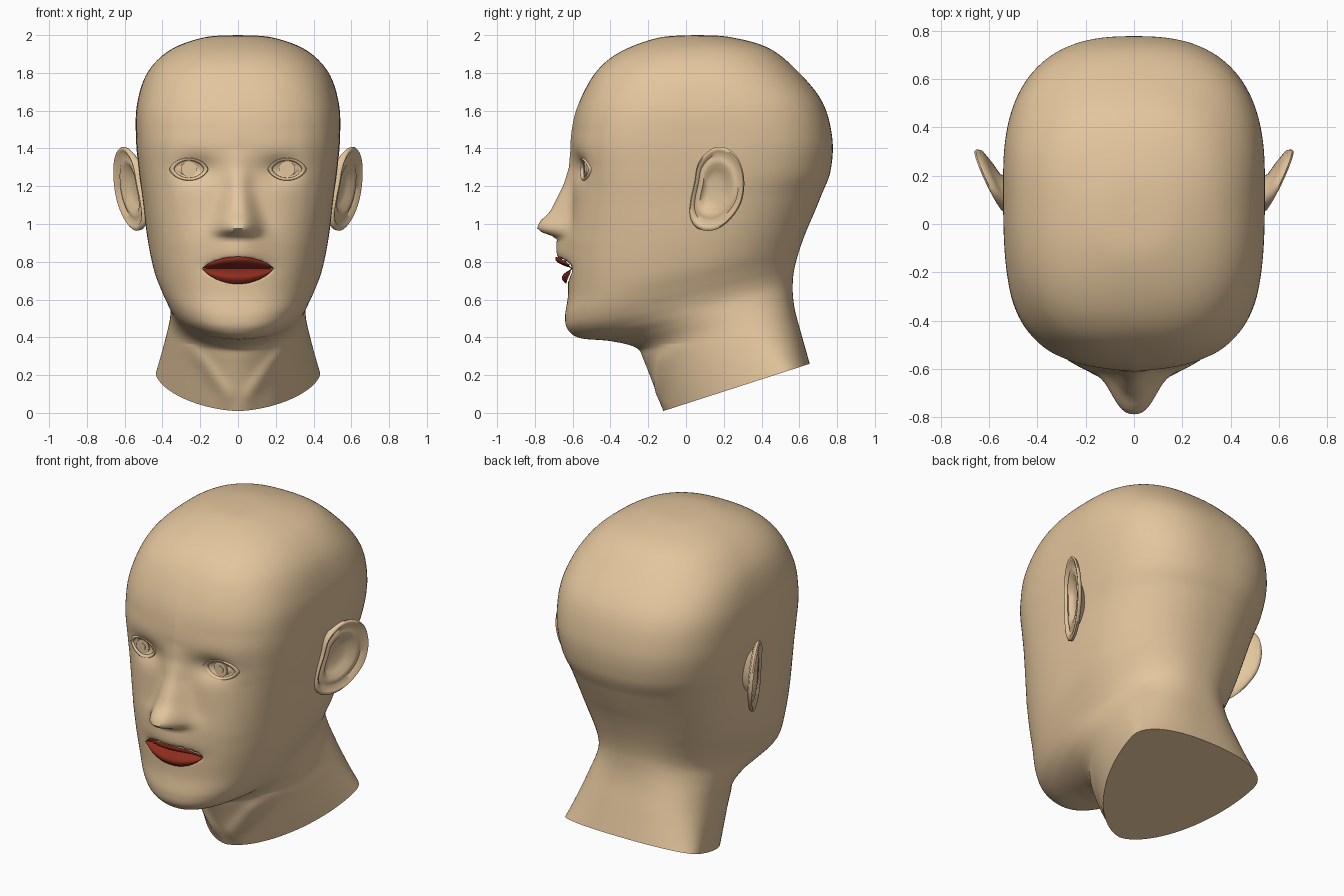
import bpy, bmesh, math
from mathutils import Vector
from mathutils.bvhtree import BVHTree

if "Cube" in bpy.data.objects:
    bpy.data.objects.remove(bpy.data.objects["Cube"])


def material(name, rgb):
    m = bpy.data.materials.new(name)
    m.diffuse_color = (*rgb, 1)
    m.use_nodes = True
    m.node_tree.nodes["Principled BSDF"].inputs["Base Color"].default_value = m.diffuse_color
    return m


SKIN = material("skin tan", (0.77, 0.56, 0.335))
RED = material("lip red", (0.27, 0.025, 0.013))


def make(name, verts, faces, mat, angle=60):
    me = bpy.data.meshes.new(name)
    me.from_pydata(verts, [], faces)
    bm = bmesh.new()
    bm.from_mesh(me)
    bmesh.ops.recalc_face_normals(bm, faces=bm.faces)
    bm.to_mesh(me)
    bm.free()
    me.materials.append(mat)
    ob = bpy.data.objects.new(name, me)
    bpy.context.collection.objects.link(ob)
    bpy.ops.object.select_all(action='DESELECT')
    bpy.context.view_layer.objects.active = ob
    ob.select_set(True)
    bpy.ops.object.shade_smooth_by_angle(angle=math.radians(angle))
    return ob


def spline(a, b, c, d, t):
    return [0.5 * (2 * q + (r - p) * t + (2 * p - 5 * q + 4 * r - s) * t * t
                   + (3 * q - p - 3 * r + s) * t ** 3) for p, q, r, s in zip(a, b, c, d)]


def lerp_table(table, z):
    for (z0, d0), (z1, d1) in zip(table, table[1:]):
        if z0 <= z <= z1:
            return d0 + (d1 - d0) * (z - z0) / (z1 - z0)
    return 0


def ramp(v, lo, hi):
    return min(1, max(0, (v - lo) / (hi - lo)))


def grid_faces(rows, cols, closed=True):
    return [(i * cols + j, i * cols + (j + 1) % cols,
             (i + 1) * cols + (j + 1) % cols, (i + 1) * cols + j)
            for i in range(rows - 1) for j in range(cols if closed else cols - 1)]


# Tilted sections: front y z, back y z, half width, widest spot, front and back squareness
SECTIONS = [
    (-.12, .01, .655, .26, .435, .80, 1.7, 2.3), (-.22, .27, .61, .42, .388, .70, 1.8, 2.5),
    (-.265, .345, .58, .53, .366, .64, 1.85, 2.5), (-.40, .380, .567, .61, .358, .60, 1.85, 2.45),
    (-.56, .396, .565, .68, .360, .58, 1.95, 2.4), (-.625, .44, .57, .74, .376, .57, 2.25, 2.35),
    (-.64, .51, .585, .81, .406, .56, 2.4, 2.3), (-.625, .62, .61, .89, .443, .55, 2.5, 2.25),
    (-.625, .75, .64, .97, .468, .55, 2.6, 2.25), (-.62, .90, .675, 1.05, .487, .55, 2.75, 2.25),
    (-.61, 1.10, .72, 1.16, .505, .55, 3.1, 2.35), (-.605, 1.28, .765, 1.28, .525, .56, 3.4, 2.5),
    (-.61, 1.45, .775, 1.45, .54, .57, 3.4, 2.6), (-.575, 1.62, .725, 1.64, .535, .56, 3.1, 2.6),
    (-.48, 1.80, .60, 1.80, .48, .54, 2.7, 2.5), (-.35, 1.91, .44, 1.93, .36, .52, 2.5, 2.5),
    (-.15, 1.985, .23, 1.99, .18, .5, 2.3, 2.3), (.04, 2.0, .05, 2.0, .004, .5, 2, 2)]
NOSE = [(.925, 0), (.945, .05), (.965, .125), (.995, .15), (1.02, .15), (1.07, .105),
        (1.2, .045), (1.3, .015), (1.4, 0)]
MOUTH_Z, MOUTH_W = .765, .19


def lip_edge(u, upper):
    c = max(0, 1 - u * u)
    return .062 * c ** .8 if upper else -.083 * c ** .8


def sculpt(x, y, z):
    """Nose, muzzle, eye sockets, mouth slot and throat cords as offsets."""
    ax = abs(x)
    if z < .36 and y < .15:
        cord = .06 + .75 * max(0, z - .1)
        fade = ramp(z, .38, .28) * ramp(y, .15, 0) * ramp(z, .02, .12)
        return y - .018 * math.exp(-((ax - cord) / .045) ** 2) * fade
    if y > -.3 or z < .4:
        return y
    y += .09 * min(ax, .3) * ramp(y, -.3, -.5) * ramp(z, .9, 1.2) * ramp(z, 1.8, 1.5)
    k = ramp(z, 1.2, .99)
    y -= lerp_table(NOSE, z) * math.exp(-(ax / (.065 + .042 * k)) ** (2.4 + .5 * k))
    y -= .065 * math.exp(-((z - .89) / .10) ** 4 - (x / .14) ** 2)
    y += .045 * math.exp(-((ax - .22) / .10) ** 2 - ((z - 1.29) / .065) ** 2)
    u, dz = x / MOUTH_W, z - MOUTH_Z
    if abs(u) < .95:
        y += .08 * ramp(dz / lip_edge(u, dz > 0), .86, .55) * (1 - u * u)
    return y


# Head and neck in one loft
COLS, SUB = 160, 10
verts, rows = [], 0
last = len(SECTIONS) - 1
for i in range(last):
    quad = [SECTIONS[min(last, max(0, i + k))] for k in (-1, 0, 1, 2)]
    for s in range(SUB + (i == last - 1)):
        yf, zf, yb, zb, w, m, nf, nb = spline(*quad, s / SUB)
        rows += 1
        for j in range(COLS):
            a = 2 * math.pi * j / COLS
            a -= .5 * math.sin(a)
            sx, cy = math.sin(a), math.cos(a)
            n = nf if cy > 0 else nb
            r = (abs(sx) ** n + abs(cy) ** n) ** (-1 / n)
            f = m - r * cy * (m if cy > 0 else 1 - m)
            x, y, z = w * r * sx, yf + (yb - yf) * f, zf + (zb - zf) * f
            verts.append((x, sculpt(x, y, z), z))
faces = grid_faces(rows, COLS)
faces += [tuple(range(COLS)), tuple((rows - 1) * COLS + j for j in range(COLS))]
head = make("head_and_neck", verts, faces, SKIN)
tree = BVHTree.FromPolygons([Vector(v) for v in verts], faces)


def face_y(x, z):
    hit = tree.ray_cast(Vector((x, -2, z)), Vector((0, 1, 0)))[0]
    return hit.y if hit else -.55


# Lips roll from the face into the mouth slot
for name, upper in (("upper_lip", True), ("lower_lip", False)):
    verts, U, V = [], 41, 9
    for i in range(U):
        u = -1 + 2 * i / (U - 1)
        edge = lip_edge(u, upper)
        c = 1 - u * u
        outer = face_y(u * MOUTH_W, MOUTH_Z + edge * 1.03)
        inner = -.575 - .015 * c
        for j in range(V):
            v = j / (V - 1)
            y = inner + (outer - inner) * math.sin(v * math.pi / 2) ** .8
            y -= (.012 if upper else .03) * c * math.sin(math.pi * v)
            verts.append((u * MOUTH_W, y - .010, MOUTH_Z + edge * (.01 + .99 * v)))
    make(name, verts, grid_faces(U, V, False), RED)

# Ear outline in y z, with rings running from the hollow over the rim to the back
EAR = [(.02, 1.05), (.025, 1.13), (.045, 1.22), (.065, 1.32), (.13, 1.395), (.205, 1.405),
       (.275, 1.35), (.308, 1.24), (.295, 1.12), (.24, 1.03), (.17, .975), (.10, .965), (.045, .99)]
RINGS = [(.02, -.045), (.25, -.045), (.45, -.035), (.58, -.012), (.70, -.010), (.80, -.018),
         (.90, 0), (.96, .003), (1.0, -.006), (.98, -.022), (.86, -.036), (.62, -.05), (.45, -.15)]
outline = []
for i in range(len(EAR)):
    quad = [EAR[(i + k) % len(EAR)] for k in (-1, 0, 1, 2)]
    outline += [spline(*quad, t / 4) for t in range(4)]
for side, name in ((-1, "left_ear"), (1, "right_ear")):
    verts = []
    for k, (scale, depth) in enumerate(RINGS):
        cy, cz = (.15 if k < 10 else .15 - .02 * (k - 9)), 1.19
        for y, z in outline:
            y, z = cy + (y - .15) * scale, cz + (z - cz) * scale
            verts.append((side * (.50 + .47 * (y - .02) + .1 * (z - 1) + depth), y, z))
    n = len(outline)
    make(name, verts, grid_faces(len(RINGS), n) + [tuple(range(n))], SKIN)

# Eyes: flattened ball, iris and pupil plates, almond eyelid rim
for side, pre in ((-1, "left"), (1, "right")):
    ex, ez = side * .26, 1.29
    bpy.ops.mesh.primitive_uv_sphere_add(segments=32, ring_count=20, radius=.1,
                                         location=(ex, -.435, ez))
    ball = bpy.context.object
    ball.name = pre + "_eyeball"
    ball.scale = (1.1, 1, .75)
    ball.data.materials.append(SKIN)
    bpy.ops.object.shade_smooth()
    for part, r, y in (("iris", .042, -.5335), ("pupil", .02, -.5365)):
        bpy.ops.mesh.primitive_cylinder_add(vertices=24, radius=r, depth=.009,
                                            location=(ex, y, ez), rotation=(math.pi / 2, 0, 0))
        bpy.context.object.name = pre + "_" + part
        bpy.context.object.data.materials.append(SKIN)
    verts, N, M = [], 40, 8
    for i in range(N):
        a = 2 * math.pi * i / N
        ca, sa = math.cos(a), math.sin(a)
        for j in range(M):
            b = 2 * math.pi * j / M
            k = 1 + .14 * math.cos(b)
            x, z = ex + .09 * k * ca, ez + .053 * k * sa * abs(sa) ** .3
            y = min(face_y(x, z), -.49 - .03 * abs(sa))
            verts.append((x, y - .01 * math.sin(b), z))
    ring = [(i * M + j, i * M + (j + 1) % M, (i + 1) % N * M + (j + 1) % M, (i + 1) % N * M + j)
            for i in range(N) for j in range(M)]
    make(pre + "_eyelids", verts, ring, SKIN)
